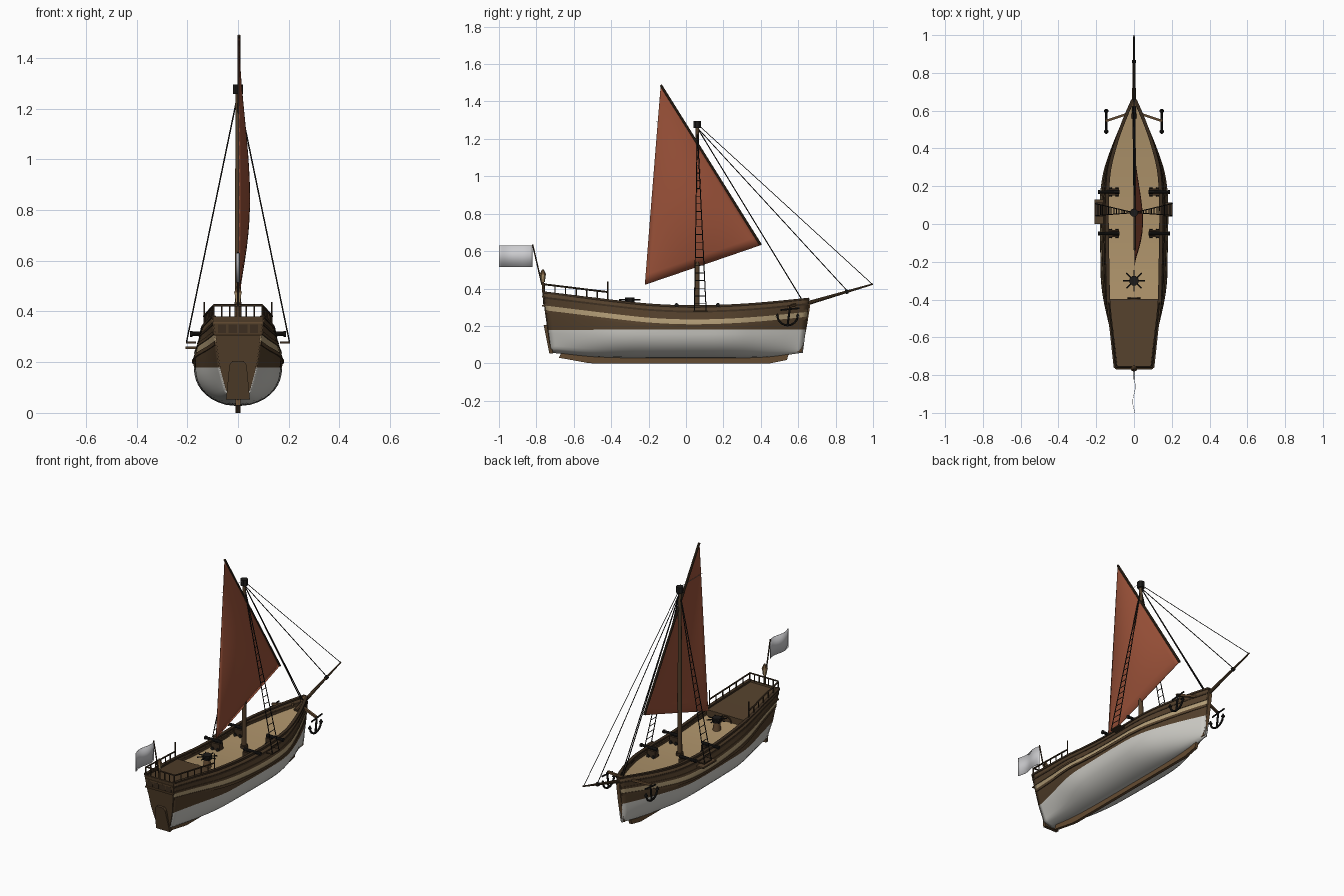
import bpy, bmesh, math
from mathutils import Vector as V

if "Cube" in bpy.data.objects:
    bpy.data.objects.remove(bpy.data.objects["Cube"])


def mat(name, r, g, b):
    m = bpy.data.materials.new(name)
    m.diffuse_color = (r, g, b, 1)
    m.use_nodes = True
    m.node_tree.nodes["Principled BSDF"].inputs["Base Color"].default_value = m.diffuse_color
    return m


BROWN = mat("hull_brown", .085, .05, .024)
WOOD = mat("trim_wood", .13, .072, .032)
DARK = mat("dark_wood", .045, .027, .014)
TAN = mat("deck_tan", .42, .29, .145)
CREAM = mat("stripe_cream", .44, .33, .18)
WHITE = mat("bottom_white", .6, .59, .55)
RED = mat("sail_red", .32, .082, .04)
BLACK = mat("iron_black", .012, .011, .01)
GREY = mat("flag_grey", .6, .6, .62)


def finish(name, bm, mats, smooth=False, solid=0):
    bmesh.ops.recalc_face_normals(bm, faces=bm.faces[:])
    me = bpy.data.meshes.new(name)
    bm.to_mesh(me)
    bm.free()
    o = bpy.data.objects.new(name, me)
    bpy.context.collection.objects.link(o)
    for m in mats if isinstance(mats, list) else [mats]:
        me.materials.append(m)
    if smooth:
        bpy.ops.object.select_all(action='DESELECT')
        o.select_set(True)
        bpy.context.view_layer.objects.active = o
        bpy.ops.object.shade_smooth_by_angle(angle=math.radians(35))
    if solid:
        s = o.modifiers.new("thickness", 'SOLIDIFY')
        s.thickness, s.offset = solid, 0
    return o


def loft(bm, rings, closed=False, rule=None, caps=False):
    vs = [[bm.verts.new(p) for p in r] for r in rings]
    n = len(vs[0])
    for a, b in zip(vs, vs[1:]):
        for j in range(n if closed else n - 1):
            f = bm.faces.new((a[j], a[(j + 1) % n], b[(j + 1) % n], b[j]))
            f.material_index = rule(j) if rule else 0
    if caps:
        bm.faces.new(vs[0])
        bm.faces.new(vs[-1])


def rod(bm, a, b, r, r2=None, n=8):
    a, b = V(a), V(b)
    q = (b - a).to_track_quat('Z', 'Y')
    ring = [V((math.cos((k + .5) * math.tau / n), math.sin((k + .5) * math.tau / n), 0)) for k in range(n)]
    loft(bm, [[a + q @ (c * r) for c in ring], [b + q @ (c * (r2 or r)) for c in ring]], True, caps=True)


def rods(name, segs, m, n=8):
    bm = bmesh.new()
    for s in segs:
        rod(bm, *s, n=n)
    return finish(name, bm, m, n > 5)


def path(pts, r):
    return [(a, b, r, r) for a, b in zip(pts, pts[1:])]


def box(name, c, s, m):
    return prism(name, [(c[1] + i * s[1] / 2, c[2] + j * s[2] / 2) for i, j in ((-1, -1), (1, -1), (1, 1), (-1, 1))],
                 c[0] - s[0] / 2, c[0] + s[0] / 2, m)


def prism(name, yz, x0, x1, m):
    bm = bmesh.new()
    loft(bm, [[(x, y, z) for y, z in yz] for x in (x0, x1)], True, caps=True)
    return finish(name, bm, m)


def curve(tab):
    # smooth interpolation through (position, value) points
    def f(y):
        i = max(i for i in range(len(tab) - 1) if i == 0 or tab[i][0] <= y)
        slope = lambda k: ((tab[min(k + 1, len(tab) - 1)][1] - tab[max(k - 1, 0)][1]) /
                           (tab[min(k + 1, len(tab) - 1)][0] - tab[max(k - 1, 0)][0]))
        (a, va), (b, vb) = tab[i], tab[i + 1]
        h, t = b - a, (y - a) / (b - a)
        return (va * (1 + 2 * t) * (1 - t) ** 2 + vb * t * t * (3 - 2 * t) +
                h * slope(i) * t * (1 - t) ** 2 + h * slope(i + 1) * t * t * (t - 1))
    return f


beam = curve([(-.76, .1), (-.6, .128), (-.4, .163), (-.2, .172), (.15, .174), (.28, .157), (.4, .119), (.5, .08), (.6, .036), (.66, .008)])
sheer = curve([(-.76, .38), (-.4, .336), (-.2, .315), (0, .306), (.2, .309), (.4, .321), (.66, .346)])
floor = curve([(-.76, .06), (-.5, .036), (0, .03), (.45, .035), (.66, .06)])
WL = .18


def hull(y, z, side=1, out=0):
    # point on the hull skin at station y and height z
    s, zb = sheer(y), floor(y)
    k = min(1, max(0, (-.3 - y) / .46)) ** 1.5
    if z < WL:
        u = max(0, (z - zb) / (WL - zb))
        mid, aft = .97 * (1 - (1 - u) ** 2.2) ** .5, (.4 + .32 * u) * min(1, u * 8)
    else:
        t = (z - WL) / (s - WL)
        mid = .97 + .15 * t if t < .2 else 1 - .17 * (t - .2) / .8 * min(1, max(0, (.7 - y) / .5))
        aft = .72 + .28 * t
    return V((side * ((mid * (1 - k) + aft * k) * beam(y) + out), y * (1 - .18 * (.36 - z)), z))


def span(a, b, n):
    return [a + (b - a) * i / n for i in range(n + 1)]


YS = span(-.76, .66, 48)

# hull shell: white bottom, brown topsides, cream stripe
bm = bmesh.new()
rings = []
for y in YS:
    s, zb = sheer(y), floor(y)
    zs = [zb + (WL - zb) * (i / 9) ** 1.5 for i in range(10)] + [s - .098, s - .07, s - .035, s]
    rings.append([hull(y, z, -1) for z in reversed(zs[1:])] + [hull(y, z) for z in zs])
loft(bm, rings, rule=lambda j: (1, 1, 2, 1)[j] if j < 4 else (0 if j < 22 else (1, 2, 1, 1)[j - 22]))
finish("hull", bm, [WHITE, BROWN, CREAM], True, .007)

# wales and cap rail following the sheer
for name, lo, hi, out, inn, m in (("lower_wale", -.112, -.097, .007, .004, BROWN), ("middle_wale", -.071, -.058, .007, .004, BROWN),
                                  ("upper_wale", -.034, -.024, .006, .004, DARK), ("cap_rail", -.006, .005, .007, .012, DARK)):
    bm = bmesh.new()
    for sd in (-1, 1):
        ring = []
        for y in YS:
            s = sheer(y)
            a, b = hull(y, min(s, s + lo), sd), hull(y, min(s, s + hi), sd)
            b.z = s + hi
            i = min(inn, abs(b.x))
            ring.append([a + V((sd * out, 0, 0)), b + V((sd * out, 0, 0)), b - V((sd * i, 0, 0)), a - V((sd * i, 0, 0))])
        loft(bm, ring, True, caps=True)
    finish(name, bm, m)

# decks and bulkhead with door
for name, a, b, d, m in (("main_deck", -.42, .645, -.05, TAN), ("quarter_deck", -.76, -.4, -.012, BROWN)):
    bm = bmesh.new()
    loft(bm, [[hull(y, sheer(y) + d, -1), hull(y, sheer(y) + d)] for y in span(a, b, 30)])
    finish(name, bm, m, solid=.005)
box("bulkhead", (0, -.402, .3), (.28, .01, .05), BROWN)
rods("door_arch", path([(.032 * math.cos(a), -.393, .288 + .034 * math.sin(a)) for a in span(0, math.pi, 8)], .004), DARK)

# transom, stern windows, rudder
bm = bmesh.new()
zs = span(.062, .38, 12)
edge = [hull(-.76, z, -1) for z in reversed(zs)] + [hull(-.76, z) for z in zs]
loft(bm, [[p + V((0, d, 0)) for p in edge] for d in (.004, -.006)], True, caps=True)
finish("transom", bm, BROWN)
for x in (-.063, -.021, .021, .063):
    box("stern_window", (x, -.762, .332), (.033, .006, .034), DARK)
for z in (.308, .356):
    box("stern_moulding", (0, -.764, z), (.19, .012, .006), WOOD)
bm = bmesh.new()
shape = [(-.047, .052), (.047, .052), (.034, .19), (.022, .205), (-.022, .205), (-.034, .19)]
loft(bm, [[(x, -.722 - .2 * (z - .05) + d, z) for x, z in shape] for d in (.012, -.008)], True, caps=True)
finish("rudder", bm, BROWN)

# keel and stem
prism("keel", [(-.68, .03), (-.53, .003), (-.5, 0), (.45, 0), (.54, .018), (.55, .055), (.4, .04), (-.5, .04), (-.66, .068)], -.009, .009, WOOD)
prism("stem", [(.595, .06), (.618, .06), (.645, .19), (.664, .31), (.65, .35), (.622, .345), (.62, .2)], -.011, .011, WOOD)

# stern railing
for sd in (-1, 1):
    top = [hull(y, sheer(y), sd, -.004) for y in span(-.755, -.42, 6)]
    up = V((0, 0, .043))
    rods("side_railing", path([p + up for p in top], .005) + [(p, p + up, .0035) for p in top] +
         [(top[-1], top[-1] + V((0, 0, .1)), .004)], DARK, 6)
back = [V((x, -.757, .38)) for x in span(-.096, .096, 6)]
rods("stern_railing", path([p + V((0, 0, .045)) for p in back], .005) + [(p, p + V((0, 0, .045)), .0035) for p in back], DARK, 6)

# lantern, flagpole, flag
rods("lantern", [((0, -.765, .435), (0, -.765, .475), .01, .016)], TAN, 6)
rods("lantern_cap", [((0, -.765, .475), (0, -.765, .503), .018, .004), ((0, -.765, .38), (0, -.765, .436), .006)], WOOD, 6)
rods("flagpole", [((0, -.77, .42), (0, -.82, .635), .004)], DARK)
bm = bmesh.new()
loft(bm, [[(.007 * math.sin(t * 7), -.82 - .18 * t, z) for z in (.515, .63)] for t in span(0, 1, 14)])
finish("flag", bm, GREY, True, .002)

# mast, bowsprit, yard
rods("mast", [((0, .06, .25), (0, .06, 1.28), .014, .01)], BROWN, 12)
rods("masthead", [((0, .06, 1.258), (0, .06, 1.295), .022)], BLACK)
rods("mast_collar", [((0, .06, .25), (0, .06, .275), .022)], DARK, 12)
rods("bowsprit", [((0, .56, .295), (0, 1, .424), .013, .004)], BROWN, 10)
rods("bowsprit_band", [((0, .853, .381), (0, .867, .385), .012)], BLACK)
T, A, F = V((.004, -.135, 1.488)), V((.004, -.22, .42)), V((.004, .4, .632))
rods("yard", [(T, F, .007)], DARK)

# lateen sail, bellied to starboard
bm = bmesh.new()
N = 20
rows = []
for i in range(N + 1):
    u = max(i / N, .002)
    rows.append([T * (1 - u) + (A * (1 - v) + F * v) * u + V((.042 * 27 * (1 - u) * u * u * v * (1 - v), 0, 0)) for v in span(0, 1, N)])
loft(bm, rows)
finish("sail", bm, RED, True, .003)

# shrouds with ratlines, stays
head = V((0, .06, 1.26))
for sd in (-1, 1):
    a, b = V((sd * .203, .045, .28)), V((sd * .203, .108, .28))
    segs = [(a, head, .0028), (b, head, .0028)]
    segs += [(a.lerp(head, t), b.lerp(head, t), .002) for t in span(.04, .92, 21)]
    rods("shroud", segs, BLACK, 5)
    box("shroud_channel", (sd * .185, .077, .278), (.04, .075, .007), DARK)
rods("stays", [(head, (.006, .62, .34), .003), (head, (-.006, .62, .34), .003), (head, (0, .86, .39), .0025),
               (head + V((0, 0, .02)), (0, .995, .424), .002)], BLACK, 5)
rods("pennant_line", [((0, .06, 1.29), (0, -.16, 1.292), .001)], GREY, 4)

# boarding step on the port side
prism("boarding_step", [(0, .252), (.13, .252), (.13, .262), (0, .262)], -.208, -.15, BROWN)

# four deck guns
for y in (-.05, .17):
    for sd in (-1, 1):
        z = sheer(y) + .004
        rods("gun_barrel", [((sd * .078, y, z), (sd * .188, y, z), .011, .008), ((sd * .18, y, z), (sd * .19, y, z), .011)], BLACK, 10)
        box("gun_carriage", (sd * .107, y, z - .028), (.055, .036, .04), DARK)
        rods("gun_wheels", [((sd * x, y - .024, z - .043), (sd * x, y + .024, z - .043), .01) for x in (.09, .125)], BLACK)

# capstan
c = V((0, -.3, 0))
rods("capstan_drum", [(c + V((0, 0, .262)), c + V((0, 0, .325)), .026, .018)], WOOD, 12)
rods("capstan_head", [(c + V((0, 0, .325)), c + V((0, 0, .352)), .027)] +
     [(c + V((0, 0, .34)), c + V((.057 * math.cos(k * math.pi / 4), .057 * math.sin(k * math.pi / 4), .34)), .0035) for k in range(8)], BLACK)

# catheads and anchors
for sd in (-1, 1):
    rods("cathead", [((sd * .03, .585, .315), (sd * .15, .545, .3), .009)], WOOD, 4)
    x = sd * .147
    arms = [(x, .543 + .055 * math.cos(a), .258 + .055 * math.sin(a)) for a in span(math.pi * 1.05, math.pi * 1.95, 8)]
    segs = path(arms, .006) + [((x, .556, .3), (x, .543, .203), .006), ((x, .505, .285), (x, .607, .295), .005)]
    segs += [(p, V(p) + V((0, 0, .018)), .012, .002) for p in (arms[0], arms[-1])]
    rods("anchor", segs, BLACK)
